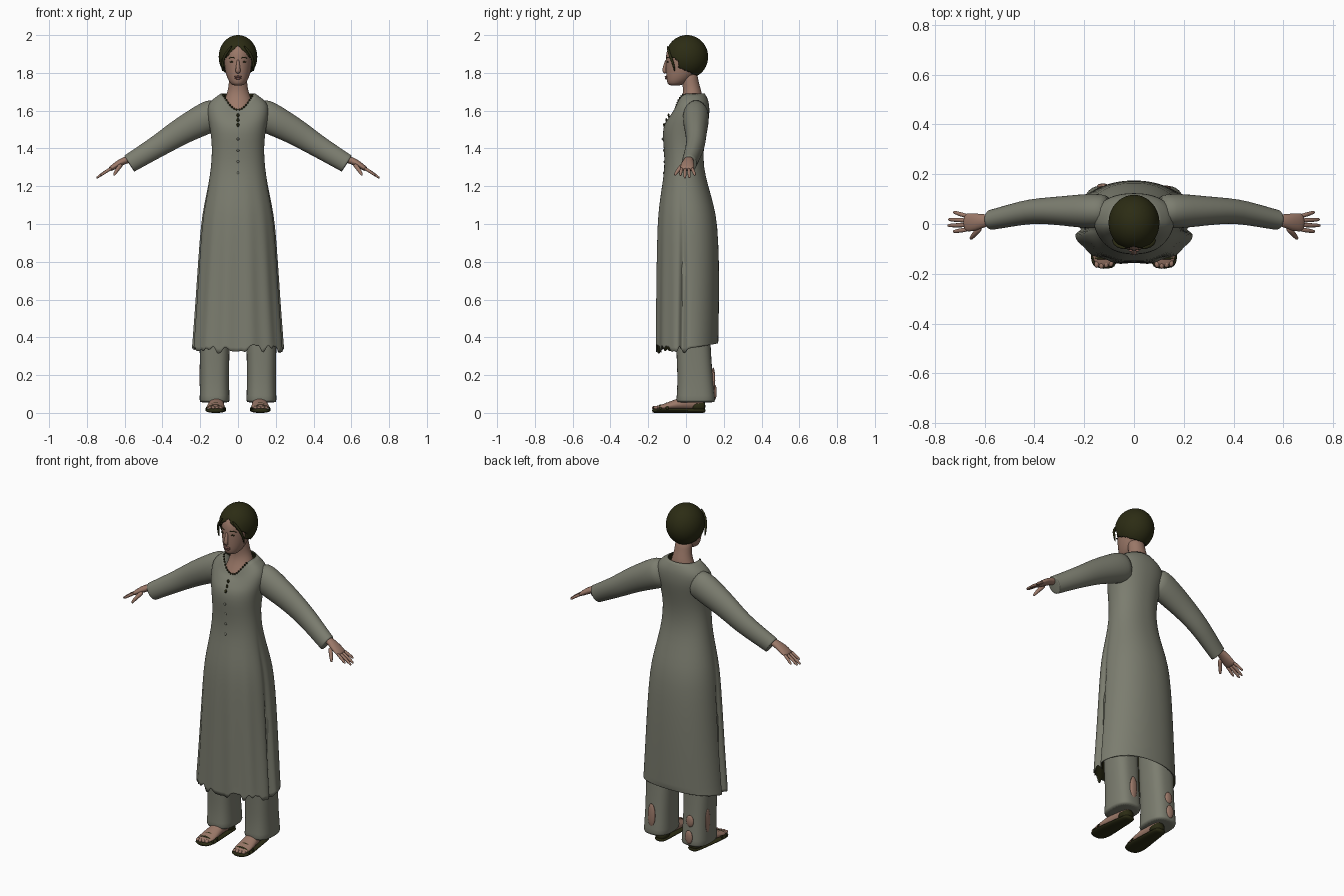
import bpy, bmesh, math, random
from mathutils import Vector

random.seed(4)
cube = bpy.data.objects.get("Cube")
if cube:
    bpy.data.objects.remove(cube)


def material(name, rgb):
    m = bpy.data.materials.new(name)
    m.use_nodes = True
    m.diffuse_color = (*rgb, 1)
    m.node_tree.nodes["Principled BSDF"].inputs["Base Color"].default_value = (*rgb, 1)
    return m


CLOTH = material("grey green cloth", (0.2, 0.205, 0.16))
SKIN = material("skin", (0.33, 0.19, 0.14))
DARK = material("dark olive", (0.025, 0.025, 0.007))
LIP = material("lip brown", (0.24, 0.11, 0.09))


def finish(name, bm, mat, sub=1):
    mesh = bpy.data.meshes.new(name)
    bm.to_mesh(mesh)
    bm.free()
    for p in mesh.polygons:
        p.use_smooth = True
    ob = bpy.data.objects.new(name, mesh)
    bpy.context.collection.objects.link(ob)
    mesh.materials.append(mat)
    if sub:
        mod = ob.modifiers.new("Subdivision", "SUBSURF")
        mod.levels = mod.render_levels = sub
    return ob


def loft(name, rings, mat, closed=True, sub=1):
    """Skin a list of equally sized rings."""
    bm = bmesh.new()
    rows = [[bm.verts.new(p) for p in ring] for ring in rings]
    n = len(rows[0])
    for a, b in zip(rows, rows[1:]):
        for i in range(n):
            j = (i + 1) % n
            bm.faces.new((a[i], a[j], b[j], b[i]))
    if closed:
        bm.faces.new(rows[0][::-1])
        bm.faces.new(rows[-1])
        bmesh.ops.recalc_face_normals(bm, faces=bm.faces[:])
    return finish(name, bm, mat, sub)


def power(v, e):
    return math.copysign(abs(v) ** e, v)


def flat_ring(z, hw, yf, yb, x=0, p=2.0, n=32):
    """Horizontal oval between yf and yb."""
    ring = []
    for k in range(n):
        t = math.tau * k / n
        ring.append(Vector((x + hw * power(math.cos(t), 2 / p),
                            (yf + yb) / 2 + (yb - yf) / 2 * power(math.sin(t), 2 / p), z)))
    return ring


def tube(name, pts, mat, side=(0, 1, 0), n=12, sub=1):
    """Sweep ovals along points of (x, y, z, radius along side, other radius)."""
    rings = []
    for i, p in enumerate(pts):
        a, b = pts[max(i - 1, 0)], pts[min(i + 1, len(pts) - 1)]
        d = (Vector(b[:3]) - Vector(a[:3])).normalized()
        s = Vector(side)
        s = (s - d * s.dot(d)).normalized()
        u = d.cross(s)
        rings.append([Vector(p[:3]) + s * p[3] * math.cos(math.tau * k / n)
                      + u * p[4] * math.sin(math.tau * k / n) for k in range(n)])
    return loft(name, rings, mat, True, sub)


def blob(name, loc, radii, mat):
    bm = bmesh.new()
    bmesh.ops.create_uvsphere(bm, u_segments=16, v_segments=10, radius=1)
    for v in bm.verts:
        v.co = Vector(c * r + o for c, r, o in zip(v.co, radii, loc))
    return finish(name, bm, mat, 0)


# Long tunic: z, half width, front y, back y, front neckline dip
TUNIC = [(.34, .245, -.16, .17, 0), (.36, .243, -.16, .171, 0), (.6, .225, -.158, .175, 0),
         (.8, .212, -.156, .175, 0), (1.0, .197, -.152, .167, 0), (1.1, .18, -.143, .147, 0),
         (1.2, .158, -.127, .118, 0), (1.3, .142, -.112, .092, 0), (1.4, .136, -.117, .092, 0),
         (1.48, .144, -.125, .106, 0), (1.54, .155, -.115, .118, .01), (1.58, .163, -.097, .124, .025),
         (1.63, .163, -.08, .124, .05), (1.665, .13, -.068, .115, .075), (1.692, .088, -.058, .098, .087)]
N = 96
rings = []
for row, (z, hw, yf, yb, dip) in enumerate(TUNIC):
    ring = flat_ring(z, hw, yf, yb, p=2.2, n=N)
    drape = min(max((1.25 - z) / .6, 0), 1)
    for k, v in enumerate(ring):
        t = math.tau * k / N
        front = max(0, -math.sin(t))
        v.z -= dip * front ** 3
        # pleats at the front and a deep crease along each side slit
        fold = .005 * front * math.sin(13 * t)
        crease = .03 * math.exp(-((math.sin(t) + .12) / .07) ** 2)
        scale = 1 + drape * (fold - crease) / .2
        v.x *= scale
        v.y *= 1 + drape * fold / .2
        if row == 0:
            v.z += random.uniform(-.03, .025) * (front > .05) + .028 * max(0, math.sin(t))
    rings.append(ring)
collar = rings[-1]
tunic = loft("tunic", rings, CLOTH, closed=False)
tunic.data.materials.append(DARK)
lining = tunic.modifiers.new("Lining", "SOLIDIFY")
lining.thickness = .005
lining.offset = -1
lining.material_offset = 1

# Beaded neckline, placket and buttons
for k in range(int(N * .58), int(N * .92), 2):
    blob("neckline_bead", collar[k], (.005, .004, .006), DARK)
for k in range(3):
    blob("placket_bead", (0, -.092 - .012 * k, 1.575 - .025 * k), (.007, .005, .011), DARK)
for z, y in ((1.45, -.124), (1.39, -.117), (1.33, -.114), (1.27, -.117)):
    blob("button", (0, y, z), (.007, .005, .007), CLOTH)

# Neck and upper chest
loft("neck", [flat_ring(*r) for r in (
    (1.53, .1, -.08, .08), (1.58, .09, -.066, .085), (1.62, .082, -.046, .088), (1.67, .068, -.02, .088),
    (1.71, .052, -.014, .08), (1.76, .047, -.022, .064), (1.81, .05, -.03, .06))], SKIN)

# Head and face
loft("head", [flat_ring(*r) for r in (
    (1.732, .025, -.088, -.03), (1.745, .042, -.1, 0), (1.775, .058, -.104, .04), (1.81, .068, -.106, .07),
    (1.86, .076, -.107, .09), (1.91, .076, -.107, .09), (1.95, .06, -.083, .075),
    (1.98, .03, -.04, .05))], SKIN)
tube("nose", [(0, -.1, 1.875, .007, .008), (0, -.112, 1.835, .01, .009),
              (0, -.117, 1.81, .015, .012), (0, -.106, 1.798, .011, .008)], SKIN, side=(1, 0, 0))
blob("upper_lip", (0, -.105, 1.78, ), (.022, .008, .005), LIP)
blob("lower_lip", (0, -.103, 1.771), (.018, .008, .006), LIP)
for s in (1, -1):
    blob("eye", (s * .032, -.096, 1.858), (.013, .005, .004), DARK)
    tube("eyebrow", [(s * .015, -.104, 1.878, .002, .003), (s * .034, -.098, 1.884, .002, .003),
                     (s * .052, -.083, 1.876, .002, .002)], DARK)

# Hair cap: the part below the hairline is tucked inside the head
bm = bmesh.new()
bmesh.ops.create_uvsphere(bm, u_segments=72, v_segments=56, radius=1)
for v in bm.verts:
    centre = Vector((0, .005, 1.885))
    v.co = centre + Vector((v.co.x * .102, v.co.y * .112, v.co.z * .115))
    face = v.co.y < -.045 and v.co.z < 1.943 - .9 * abs(v.co.x)
    nape = v.co.z < 1.808 - .45 * v.co.y
    if face or nape:
        v.co = centre + (v.co - centre) * .55
finish("hair", bm, DARK, 0)

for s in (1, -1):
    tube("hair_strand", [(s * .03, -.098, 1.945, .006, .006), (s * .07, -.09, 1.9, .007, .008),
                         (s * .084, -.066, 1.85, .007, .007), (s * .082, -.06, 1.805, .003, .003)], DARK)

    # Sleeve
    tube("sleeve", [(s * x, y, z, a, b) for x, y, z, a, b in (
        (.09, .055, 1.59, .06, .075), (.14, .052, 1.575, .07, .088), (.2, .052, 1.545, .07, .082),
        (.3, .053, 1.492, .058, .072), (.38, .053, 1.44, .052, .064), (.44, .047, 1.402, .049, .058),
        (.565, .018, 1.326, .041, .051), (.574, .017, 1.321, .041, .051),
        (.577, .017, 1.319, .04, .05))], CLOTH, n=20)

    # Hand: palm, four fingers and thumb
    tube("palm", [(s * x, y, z, a, b) for x, y, z, a, b in (
        (.55, .018, 1.35, .023, .02), (.6, .014, 1.338, .025, .02), (.635, .008, 1.318, .037, .019),
        (.672, .006, 1.294, .039, .014), (.682, .006, 1.287, .034, .01))], SKIN)
    for root, tip, reach in ((-.022, -.03, .728), (-.004, -.006, .75), (.014, .018, .747), (.031, .047, .727)):
        zt = 1.285 - .6 * (reach - .68)
        tube("finger", [(s * .665, root, 1.298, .01, .01),
                        (s * (reach + .67) / 2, (root + tip) / 2, (1.3 + zt) / 2, .0095, .009),
                        (s * (reach - .008), tip, zt + .005, .008, .007),
                        (s * reach, tip, zt, .004, .004)], SKIN, n=8)
    tube("thumb", [(s * .615, -.012, 1.318, .014, .014), (s * .637, -.037, 1.292, .012, .012),
                   (s * .653, -.055, 1.266, .009, .009), (s * .657, -.06, 1.256, .005, .005)], SKIN, n=8)

    # Trouser leg
    loft("trouser_leg", [flat_ring(z, hw, yf, yb, s * .124, 2.7) for z, hw, yf, yb in (
        (.055, .078, -.05, .153), (.06, .08, -.052, .155), (.12, .078, -.047, .149), (.2, .076, -.045, .14),
        (.36, .08, -.053, .13), (.6, .085, -.06, .12), (.95, .08, -.06, .11))], CLOTH)

    # Foot, sole, heel and straps of the sandal
    foot = ((.1, .045, .022, .02), (.075, .047, .03, .032), (.02, .055, .036, .04), (-.05, .045, .043, .03),
            (-.11, .032, .05, .017), (-.15, .027, .045, .012), (-.172, .025, .026, .008))

    def foot_x(y):
        return s * (.113 - .05 * y)

    tube("foot", [(foot_x(y), y, z, a, b) for y, z, a, b in foot], SKIN, side=(1, 0, 0), n=16)
    tube("sole", [(foot_x(y), y * 1.05, .0125, a + .008, .013) for y, z, a, b in foot],
         DARK, side=(1, 0, 0), n=16)
    tube("heel_counter", [(foot_x(y), y + .004, .034, a + .006, .03) for y, z, a, b in foot[:3]],
         DARK, side=(1, 0, 0), n=16)
    for y, hw, top in ((-.1, .053, .052), (-.135, .05, .042)):
        tube("sandal_strap", [(foot_x(y) + hw * math.cos(a), y, .015 + (top - .015) * math.sin(a), .008, .004)
                              for a in (math.pi * k / 8 for k in range(9))], DARK, n=8)
    for k in range(4):
        x = foot_x(-.165) + (k - 1.5) * .019
        blob("toe", (x, -.166 + .004 * abs(k - 1), .028), (.01, .014, .009), SKIN)

# Calf skin showing through the trouser backs
for x, z, h in ((.125, .17, .07), (-.125, .2, .035), (-.125, .11, .04)):
    blob("calf_patch", (x, .167 - .13 * z, z), (.024, .01, h), SKIN)
blob("side_calf_patch", (-.199, .08, .2), (.006, .02, .07), SKIN)
